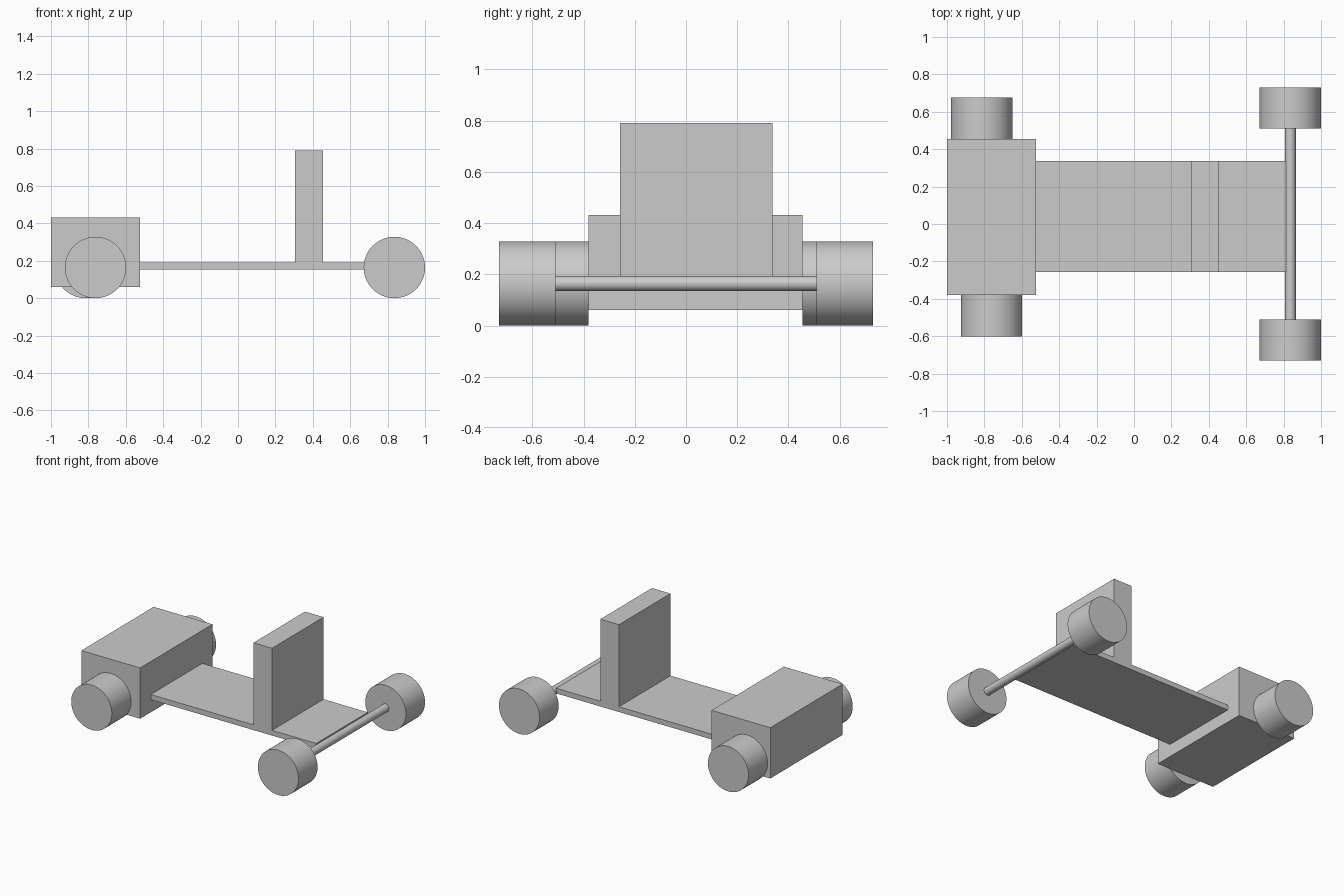
import bpy
import math

# Remove the default cube
cube = bpy.data.objects.get("Cube")
if cube:
    bpy.data.objects.remove(cube, do_unlink=True)

# Single flat grey
grey = bpy.data.materials.new("plain_grey")
grey.use_nodes = True
colour = (0.6, 0.6, 0.6, 1)
grey.diffuse_color = colour
grey.node_tree.nodes["Principled BSDF"].inputs["Base Color"].default_value = colour


def box(name, x, y, z):
    """Block spanning the (low, high) range on each axis."""
    spans = (x, y, z)
    bpy.ops.mesh.primitive_cube_add(size=1, location=[(a + b) / 2 for a, b in spans])
    obj = bpy.context.object
    obj.name = name
    obj.scale = [b - a for a, b in spans]
    bpy.ops.object.transform_apply(location=False, rotation=False, scale=True)
    obj.data.materials.append(grey)


def cylinder(name, x, y, radius, sides=64):
    """Round part lying along y, at wheel-centre height."""
    bpy.ops.mesh.primitive_cylinder_add(
        vertices=sides, radius=radius, depth=y[1] - y[0],
        location=(x, (y[0] + y[1]) / 2, WHEEL_R), rotation=(math.pi / 2, 0, 0))
    obj = bpy.context.object
    obj.name = name
    obj.data.materials.append(grey)
    bpy.ops.object.shade_smooth_by_angle(angle=math.radians(40))


WHEEL_R = 0.164
AXLE_X = 0.836
DECK_Y = (-0.257, 0.338)
BODY_Y = (-0.38, 0.455)

# Body block, flat deck and upright backrest
box("body_block", (-1, -0.525), BODY_Y, (0.06, 0.431))
box("deck", (-0.525, 0.812), DECK_Y, (0.152, 0.19))
box("backrest", (0.305, 0.455), DECK_Y, (0.19, 0.79))

# Wheels and axle at the open end
cylinder("axle", AXLE_X, (-0.51, 0.51), 0.029, 32)
cylinder("axle_wheel_front", AXLE_X, (-0.73, -0.51), WHEEL_R)
cylinder("axle_wheel_back", AXLE_X, (0.51, 0.73), WHEEL_R)

# Slightly staggered wheels beside the body block
cylinder("body_wheel_front", -0.762, (BODY_Y[0] - 0.222, BODY_Y[0]), WHEEL_R)
cylinder("body_wheel_back", -0.814, (BODY_Y[1], BODY_Y[1] + 0.22), WHEEL_R)
